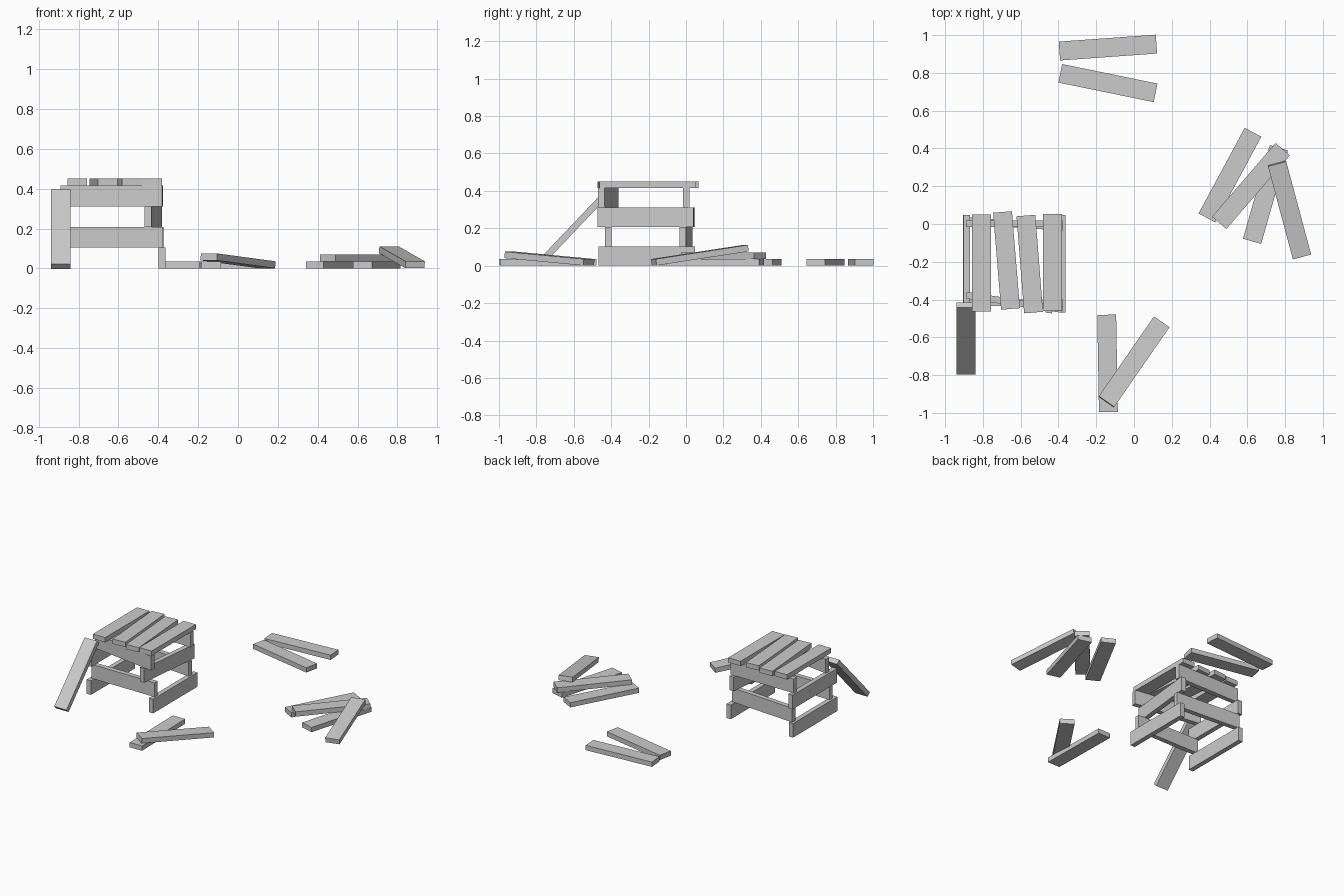
import bpy
from math import radians

if "Cube" in bpy.data.objects:
    bpy.data.objects.remove(bpy.data.objects["Cube"])

L, W, T = 0.515, 0.10, 0.035  # one plank size for everything
H = 0.104                     # height of an on-edge layer


def plank(name, x, y, z, yaw, pitch=0.0, edge=False):
    """Plank along its local x; yaw about z, pitch lifts the +x end."""
    bpy.ops.mesh.primitive_cube_add(size=1)
    ob = bpy.context.object
    ob.name = name
    ob.scale = (L, T, H) if edge else (L, W, T)
    ob.location = (x, y, z)
    ob.rotation_euler = (0, radians(-pitch), radians(yaw))
    return ob


# Stacked tower: four layers of planks standing on edge
layers = [
    [(-0.888, -0.21, 90), (-0.381, -0.21, 90)],
    [(-0.633, -0.416, 0), (-0.633, 0.0, -4)],
    [(-0.885, -0.21, 90), (-0.425, -0.215, 84)],
    [(-0.633, -0.415, -8.4), (-0.633, 0.001, 0)],
]
for i, layer in enumerate(layers):
    for j, (x, y, yaw) in enumerate(layer):
        plank(f"tower_layer{i + 1}_plank{j + 1}", x, y, H * (i + 0.5), yaw, edge=True)

# Flat planks on top of the tower
for i, (x, y, yaw) in enumerate([(-0.807, -0.207, 90), (-0.675, -0.193, 94.7),
                                 (-0.552, -0.212, 94.5), (-0.431, -0.204, 90)]):
    plank(f"tower_top_plank{i + 1}", x, y, 4 * H + T / 2, yaw)

# Plank leaning against the tower
plank("leaning_plank", -0.89, -0.606, 0.197, 90, 46.5)

# Loose planks on the ground: x, y, z, yaw, pitch
loose = {
    "back_plank1": (-0.138, 0.934, T / 2, 4.1, 0),
    "back_plank2": (-0.138, 0.746, T / 2, -11.6, 0),
    "right_pile_plank1": (0.508, 0.259, T / 2, 61.7, 0),
    "right_pile_plank2": (0.619, 0.201, T * 1.5, 49.2, 0),
    "right_pile_plank3": (0.696, 0.156, T / 2, 74, 0),
    "right_pile_plank4": (0.823, 0.074, 0.056, 105, 8.4),
    "front_pile_plank1": (-0.14, -0.738, T / 2, 91, 0),
    "front_pile_plank2": (0.0, -0.73, 0.038, 55.3, -4.4),
}
for name, args in loose.items():
    plank(name, *args)
